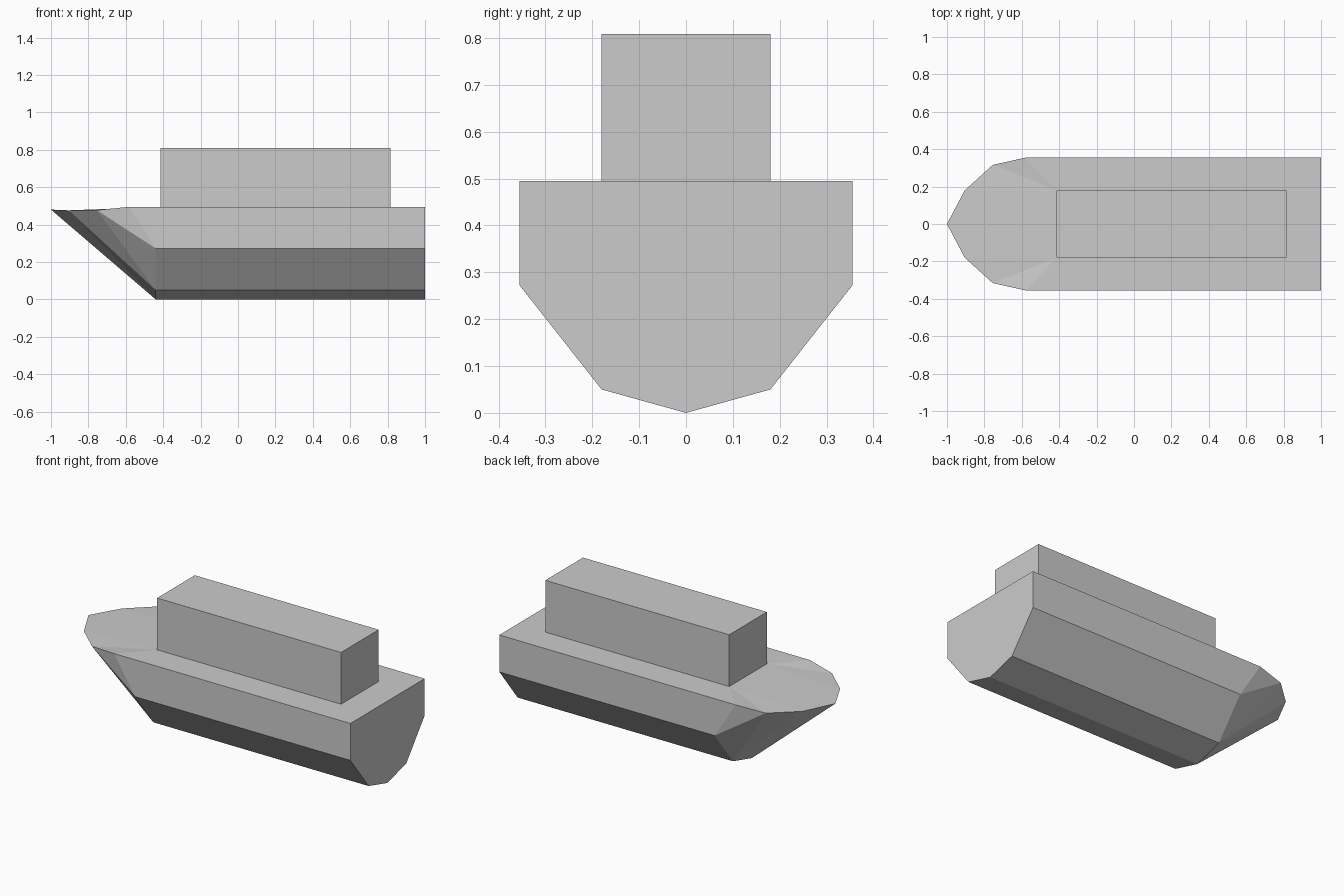
import bpy
import bmesh

cube = bpy.data.objects.get("Cube")
if cube:
    bpy.data.objects.remove(cube, do_unlink=True)

# One plain grey for the whole ship
grey = bpy.data.materials.new("plain grey")
grey.use_nodes = True
grey.diffuse_color = (0.6, 0.6, 0.6, 1)
grey.node_tree.nodes["Principled BSDF"].inputs["Base Color"].default_value = (0.6, 0.6, 0.6, 1)

STERN, KNEE, DECK = 1.0, -0.44, 0.495
CAB_FRONT, CAB_BACK, CAB_HALF, CAB_TOP = -0.415, 0.815, 0.18, 0.808


def mirrored(points):
    """Extend a half outline that ends on the centre line to the other side."""
    return points + [(p[0], -p[1], *p[2:]) for p in points[-2::-1]]


def build(name, faces):
    """Make a flat-shaded object from faces given as point lists."""
    bm = bmesh.new()
    for points in faces:
        bm.faces.new([bm.verts.new(p) for p in points])
    bmesh.ops.remove_doubles(bm, verts=bm.verts, dist=0.0005)
    mesh = bpy.data.meshes.new(name)
    bm.to_mesh(mesh)
    bm.free()
    mesh.materials.append(grey)
    obj = bpy.data.objects.new(name, mesh)
    bpy.context.collection.objects.link(obj)
    return obj


# Bow rim, and the hull cross-section below the deck, both from -y to +y
rim = mirrored([(-0.58, -0.355, DECK), (-0.755, -0.316, 0.477),
                (-0.905, -0.18, 0.476), (-1.0, 0, 0.48)])
section = mirrored([(0, -0.355, 0.272), (0, -0.18, 0.05), (0, 0, 0)])
stern = [(STERN, y, z) for _, y, z in section]
knee = [(KNEE, y, z) for _, y, z in section]
stern_top = [(STERN, -0.355, DECK), (STERN, 0.355, DECK)]

# Hull: transom, straight bottom panels, topsides, raked bow
hull = [[stern_top[0]] + stern + [stern_top[1]]]
for i in range(len(stern) - 1):
    hull.append([stern[i], knee[i], knee[i + 1], stern[i + 1]])
hull.append([stern_top[0], rim[0], knee[0], stern[0]])
hull.append([stern[-1], knee[-1], rim[-1], stern_top[1]])
last = len(knee) - 1
for i in range(len(rim) - 1):
    # Each knee point meets the rim point one step further round
    a, b = max(i - 1, 0), min(i, last)
    if a == b or i > last:
        hull.append([knee[b], rim[i], rim[i + 1]])
    elif i < len(rim) // 2 + 1:
        hull.append([knee[a], rim[i], knee[b]])
        hull.append([knee[b], rim[i], rim[i + 1]])
    else:
        hull.append([knee[a], rim[i], rim[i + 1]])
        hull.append([knee[a], rim[i + 1], knee[b]])
build("hull", [list(reversed(f)) for f in hull])

# Deck: strips around the cabin and facets fanning over the bow
corner = {(e, s): (x, s * CAB_HALF, DECK)
          for e, x in (("front", CAB_FRONT), ("back", CAB_BACK)) for s in (-1, 1)}
deck = [[stern_top[0], stern_top[1], corner["back", 1], corner["back", -1]]]
for s, edge in ((-1, rim[:4]), (1, rim[:2:-1])):
    front, back = corner["front", s], corner["back", s]
    strips = [[edge[0], stern_top[(s + 1) // 2], back, front],
              [edge[1], edge[0], front], [edge[2], edge[1], front]]
    deck += [f if s < 0 else f[::-1] for f in strips]
deck.append([rim[3], rim[2], corner["front", -1], corner["front", 1], rim[4]])
build("deck", deck)

# Cabin: walls and roof
base = [corner["front", -1], corner["back", -1], corner["back", 1], corner["front", 1]]
roof = [(x, y, CAB_TOP) for x, y, _ in base]
walls = [[base[i], base[(i + 1) % 4], roof[(i + 1) % 4], roof[i]] for i in range(4)]
build("cabin", walls + [roof])

# Face everything outward: hull as one shell, using its own middle as reference
for name in ("hull", "deck", "cabin"):
    mesh = bpy.data.objects[name].data
    bm = bmesh.new()
    bm.from_mesh(mesh)
    bm.normal_update()
    for face in bm.faces:
        c = face.calc_center_median()
        if name == "deck":
            inward = face.normal.z < 0
        else:
            middle = (0, 0, 0.35) if name == "hull" else (0.2, 0, 0.65)
            inward = sum(n * (p - m) for n, p, m in zip(face.normal, c, middle)) < 0
        if inward:
            face.normal_flip()
    bm.to_mesh(mesh)
    bm.free()
